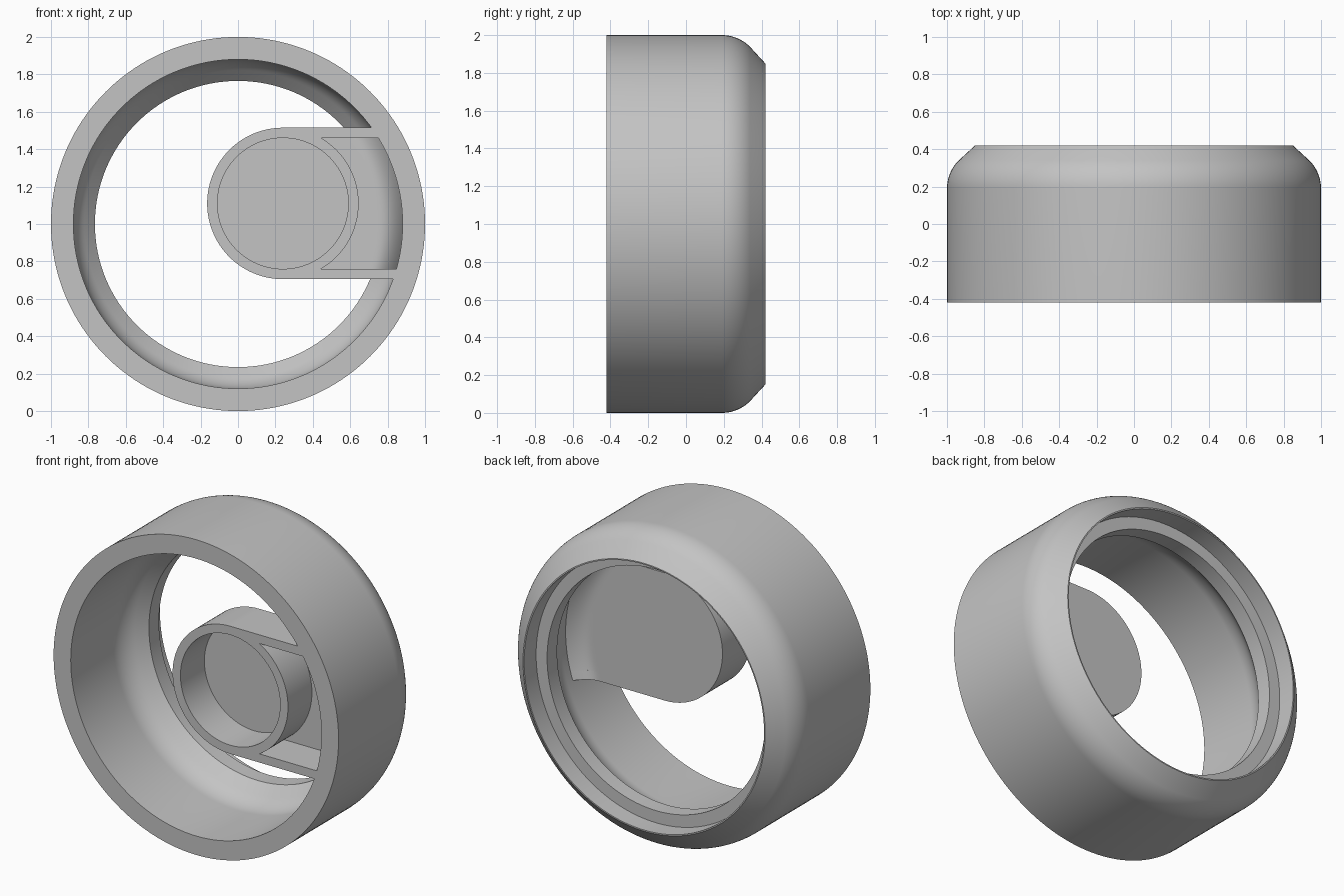
import bpy, bmesh, math
from mathutils import Vector, Matrix

if "Cube" in bpy.data.objects:
    bpy.data.objects.remove(bpy.data.objects["Cube"])

GREY = (0.55, 0.55, 0.55, 1)
mat = bpy.data.materials.new("plain grey")
mat.use_nodes = True
mat.diffuse_color = GREY
mat.node_tree.nodes["Principled BSDF"].inputs["Base Color"].default_value = GREY

FRONT, BACK = -0.42, 0.42
RING_Z, BORE = 1.0, 0.88
CUP_X, CUP_Z, CUP_R, WALL = 0.24, 1.11, 0.405, 0.055


def finish(bm, name):
    bmesh.ops.remove_doubles(bm, verts=bm.verts, dist=1e-5)
    bmesh.ops.recalc_face_normals(bm, faces=bm.faces)
    mesh = bpy.data.meshes.new(name)
    bm.to_mesh(mesh)
    bm.free()
    mesh.materials.append(mat)
    obj = bpy.data.objects.new(name, mesh)
    bpy.context.collection.objects.link(obj)
    bpy.ops.object.select_all(action='DESELECT')
    obj.select_set(True)
    bpy.context.view_layer.objects.active = obj
    bpy.ops.object.shade_smooth_by_angle(angle=math.radians(30))
    return obj


def revolve(name, profile, cx, cz, steps):
    """Spin a closed (radius, y) profile around the y direction."""
    bm = bmesh.new()
    verts = [bm.verts.new((cx + r, y, cz)) for r, y in profile]
    edges = [bm.edges.new((a, b)) for a, b in zip(verts, verts[1:] + verts[:1])]
    bmesh.ops.spin(bm, geom=verts + edges, cent=(cx, 0, cz), axis=(0, 1, 0),
                   angle=math.tau, steps=steps)
    return finish(bm, name)


def shoulder(r, y, radius, n=10):
    """Arc turning inwards by 45 degrees from a straight wall."""
    angles = [math.radians(45) * i / n for i in range(n + 1)]
    return [(r - radius * (1 - math.cos(a)), y + radius * math.sin(a)) for a in angles]


def slab(name, place, nu, nv, front, back):
    """Closed sheet: place(u, v) gives x and z, front/back give y at x, z."""
    bm = bmesh.new()
    layers = []
    for depth in (front, back):
        grid = []
        for j in range(nv + 1):
            pts = [place(i / nu, j / nv) for i in range(nu + 1)]
            grid.append([bm.verts.new((x, depth(x, z), z)) for x, z in pts])
        for j in range(nv):
            for i in range(nu):
                bm.faces.new((grid[j][i], grid[j][i + 1], grid[j + 1][i + 1], grid[j + 1][i]))
        layers.append(grid)
    rims = [[g[0] + [row[-1] for row in g[1:]] + g[-1][-2::-1]
             + [row[0] for row in g[-2:0:-1]] for g in layers]][0]
    a, b = rims
    for i in range(len(a)):
        k = (i + 1) % len(a)
        bm.faces.new((a[i], a[k], b[k], b[i]))
    return finish(bm, name)


def ring_x(z):
    return math.sqrt((BORE + 0.005) ** 2 - (z - RING_Z) ** 2)


def bend(x, z):
    t = max(0, (math.hypot(x, z - RING_Z) - 0.76) / 0.12)
    return 0.08 * t * t


def floor_front(x, z):
    return -0.18 + bend(x, z)


def floor_back(x, z):
    return -0.13 + bend(x, z)


# Outer ring with rounded back shoulder, tapered bore and stepped back recess
outer = [(1.0, FRONT)] + shoulder(1.0, 0.19, 0.21) + [(0.85, BACK), (0.842, BACK)]
recess = [(0.842, 0.30), (0.765, 0.30), (0.765, 0.20)]
bore = shoulder(BORE, 0.0, 0.2)[::-1] + [(BORE, FRONT)]
revolve("outer_ring", outer + recess + bore, 0, RING_Z, 160)

# Round cup wall
revolve("cup_wall", [(CUP_R - WALL, FRONT), (CUP_R, FRONT), (CUP_R, -0.17), (CUP_R - WALL, -0.17)],
        CUP_X, CUP_Z, 96)


# Floor plate, round on one end and curving back into the ring on the other
def floor_place(u, v):
    a = math.pi * v
    z = CUP_Z - CUP_R * math.cos(a)
    left = CUP_X - CUP_R * math.sin(a)
    u = 1 - (1 - u) ** 2
    return left + (ring_x(z) - left) * u, z


slab("pod_floor", floor_place, 32, 48, floor_front, floor_back)

# Two straight arms joining the cup to the ring
for side, name in ((1, "upper_arm"), (-1, "lower_arm")):
    def arm_place(u, v):
        z = CUP_Z + side * (CUP_R - WALL * (1 - v))
        u = 1 - (1 - u) ** 2
        return CUP_X + (ring_x(z) - CUP_X) * u, z
    slab(name, arm_place, 32, 1, lambda x, z: FRONT, floor_back)
